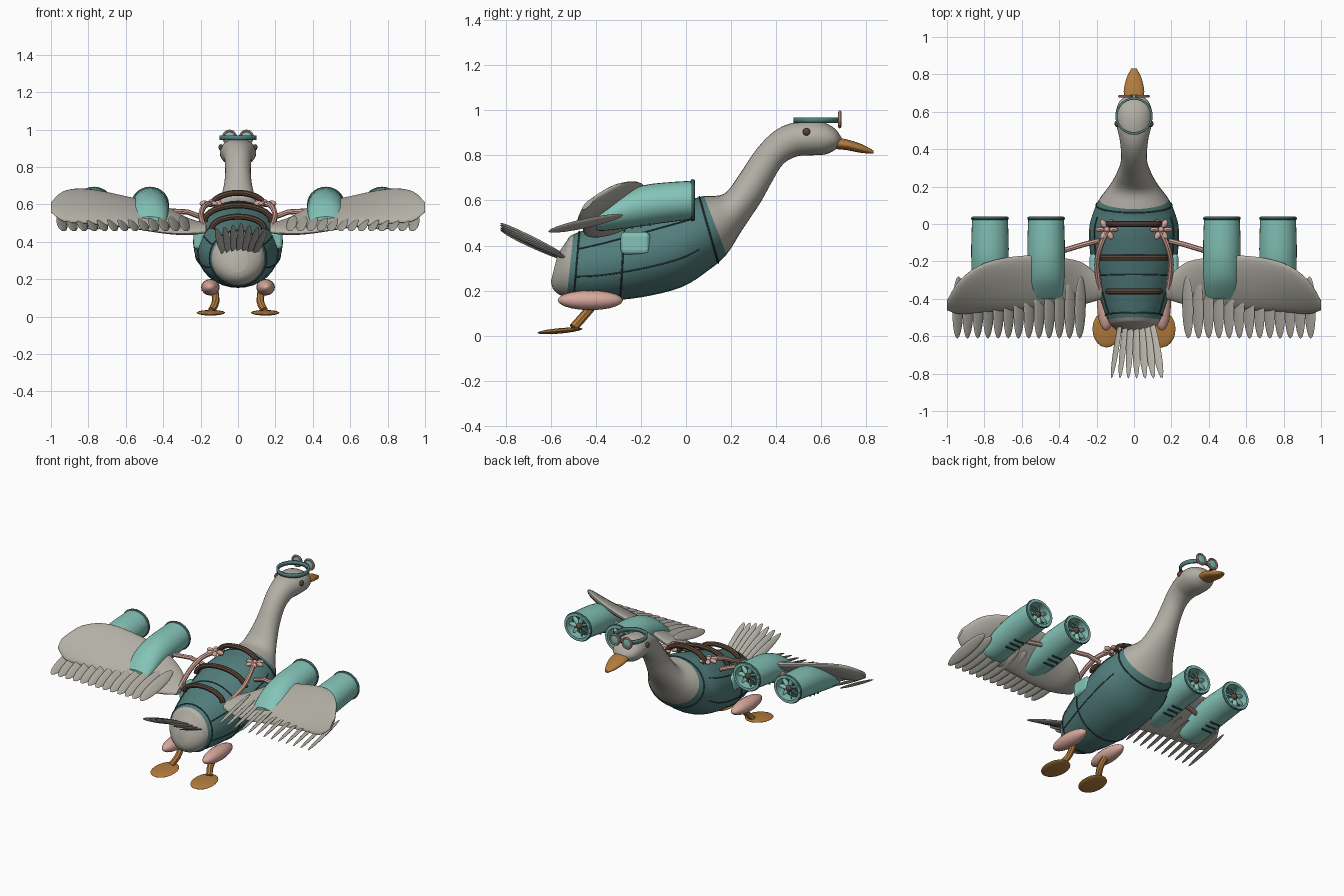
import bpy, math
from mathutils import Vector, Matrix

if "Cube" in bpy.data.objects:
    bpy.data.objects.remove(bpy.data.objects["Cube"], do_unlink=True)


def material(name, colour):
    mat = bpy.data.materials.new(name)
    mat.use_nodes = True
    mat.diffuse_color = (*colour, 1)
    mat.node_tree.nodes["Principled BSDF"].inputs["Base Color"].default_value = (*colour, 1)
    return mat


GREY = material("feather grey", (.45, .43, .38))
TEAL = material("suit teal", (.085, .21, .205))
MINT = material("engine mint", (.23, .55, .48))
PINK = material("soft pink", (.68, .39, .33))
ORANGE = material("beak orange", (.45, .2, .045))
BROWN = material("strap brown", (.11, .06, .04))
DARK = material("dark seam", (.03, .07, .07))


def add_mesh(name, verts, faces, mat):
    mesh = bpy.data.meshes.new(name)
    mesh.from_pydata(verts, [], faces)
    mesh.materials.append(mat)
    return finish(name, mesh)


def finish(name, mesh):
    obj = bpy.data.objects.new(name, mesh)
    bpy.context.collection.objects.link(obj)
    bpy.ops.object.select_all(action="DESELECT")
    obj.select_set(True)
    bpy.context.view_layer.objects.active = obj
    bpy.ops.object.shade_smooth_by_angle(angle=math.radians(40))
    return obj


def smooth_rows(rows, steps=4):
    """Catmull-Rom interpolation between rows of numbers."""
    out = []
    for i in range(len(rows) - 1):
        quad = [rows[max(i - 1, 0)], rows[i], rows[i + 1], rows[min(i + 2, len(rows) - 1)]]
        for k in range(steps):
            t = k / steps
            out.append([b + t / 2 * (c - a + t * (2*a - 5*b + 4*c - d + t * (3*(b - c) + d - a)))
                        for a, b, c, d in zip(*quad)])
    return out + [list(rows[-1])]


def ring_point(ring, angle, grow=1):
    low, high, side = ring
    return (low + high) / 2 + grow * ((high - low) / 2 * math.sin(angle) + side * math.cos(angle))


def loft(name, rings, mat, sides=28):
    verts = [ring_point(r, math.tau * k / sides) for r in rings for k in range(sides)]
    faces = [(i*sides + k, i*sides + (k + 1) % sides, (i + 1)*sides + (k + 1) % sides, (i + 1)*sides + k)
             for i in range(len(rings) - 1) for k in range(sides)]
    faces += [tuple(reversed(range(sides))), tuple(range(len(verts) - sides, len(verts)))]
    return add_mesh(name, verts, faces, mat)


def upright(rows, x=0):
    """Rings from (low y, low z, high y, high z, half width)."""
    return [(Vector((x, a, b)), Vector((x, c, d)), Vector((w, 0, 0))) for a, b, c, d, w in rows]


def ellipsoid(name, start, end, width, thick, mat, roll=0, segments=16):
    """Ellipsoid whose long axis runs from start to end."""
    start, end = Vector(start), Vector(end)
    along = (end - start).normalized()
    ref = Vector((1, 0, 0)) if abs(along.x) < .9 else Vector((0, 0, 1))
    side = (ref - along * ref.dot(along)).normalized()
    side = Matrix.Rotation(roll, 3, along) @ side
    up = side.cross(along)
    half, mid = (end - start).length / 2, (start + end) / 2
    verts, rows = [], 10
    for i in range(rows + 1):
        lat = math.pi * (i / rows - .5) * .98
        for k in range(segments):
            lon = math.tau * k / segments
            verts.append(mid + along * half * math.sin(lat)
                         + math.cos(lat) * (side * width * math.cos(lon) + up * thick * math.sin(lon)))
    faces = [(i*segments + k, i*segments + (k + 1) % segments, (i + 1)*segments + (k + 1) % segments,
              (i + 1)*segments + k) for i in range(rows) for k in range(segments)]
    faces += [tuple(reversed(range(segments))), tuple(range(rows * segments, len(verts)))]
    return add_mesh(name, verts, faces, mat)


def tube(name, points, radius, mat, closed=False):
    curve = bpy.data.curves.new(name, "CURVE")
    curve.dimensions = "3D"
    curve.bevel_depth, curve.bevel_resolution, curve.use_fill_caps = radius, 2, True
    spline = curve.splines.new("POLY")
    spline.points.add(len(points) - 1)
    for p, co in zip(spline.points, points):
        p.co = (*co, 1)
    spline.use_cyclic_u = closed
    temp = bpy.data.objects.new(name, curve)
    bpy.context.collection.objects.link(temp)
    graph = bpy.context.evaluated_depsgraph_get()
    mesh = bpy.data.meshes.new_from_object(temp.evaluated_get(graph))
    bpy.data.objects.remove(temp, do_unlink=True)
    mesh.materials.clear()
    mesh.materials.append(mat)
    return finish(name, mesh)


def circle(centre, u, v, count=28):
    return [Vector(centre) + Vector(u) * math.cos(math.tau * k / count)
            + Vector(v) * math.sin(math.tau * k / count) for k in range(count)]


# Body, neck and head as one continuous loft cut into three parts
body = upright(smooth_rows([
    (-.60, .24, -.57, .36, .05), (-.585, .2, -.53, .42, .10), (-.53, .17, -.5, .45, .14),
    (-.38, .155, -.36, .5, .19), (-.2, .17, -.18, .56, .23), (-.02, .215, -.04, .6, .24),
    (.1, .29, .04, .61, .215), (.18, .36, .08, .62, .185), (.25, .47, .17, .63, .125),
    (.33, .59, .24, .72, .085), (.38, .68, .3, .81, .07), (.43, .76, .36, .88, .07),
    (.49, .795, .43, .93, .078), (.55, .8, .52, .953, .095), (.62, .805, .6, .95, .095),
    (.67, .83, .66, .92, .07), (.695, .855, .69, .88, .02)]))
loft("rump", body[:9], GREY)
loft("body_suit", body[8:29], TEAL)
loft("neck_and_head", body[28:], GREY)

# Suit seams
for index in (9, 14, 26):
    hoop = [ring_point(body[index], math.tau * k / 32, 1.005) for k in range(32)]
    tube("suit_seam", hoop, .004, DARK, True)
for angle in (-.35, .5, math.pi - .5, math.pi + .35):
    tube("suit_side_seam", [ring_point(r, angle, 1.005) for r in body[9:24]], .003, DARK)

# Beak and goggles
loft("beak", upright(smooth_rows([(.64, .83, .65, .88, .045), (.71, .824, .71, .872, .055),
                                  (.78, .811, .78, .85, .04), (.832, .808, .832, .822, .014)])), ORANGE)
strap = [(Vector(p) + Vector((0, 0, -.012)), Vector(p) + Vector((0, 0, .012)))
         for p in circle((0, .577, .957), (.1, 0, 0), (0, .1, 0))]
count = len(strap)
band = add_mesh("goggle_band", [p for pair in strap for p in pair],
                [(2*k, 2*((k + 1) % count), 2*((k + 1) % count) + 1, 2*k + 1) for k in range(count)], TEAL)
band.modifiers.new("thickness", "SOLIDIFY").thickness = .012
for s in (1, -1):
    tube("goggle_rim", circle((s*.045, .683, .96), (.033, 0, 0), (0, 0, .033)), .007, PINK, True)
    ellipsoid("goggle_lens", (s*.045, .678, .96), (s*.045, .688, .96), .03, .03, MINT)
    ellipsoid("eye", (s*.08, .535, .905), (s*.104, .535, .905), .017, .017, BROWN)

# Straps over the back
for y, half, low, rise in ((0, .14, .59, .072), (-.18, .18, .51, .085), (-.36, .14, .47, .065)):
    arc = [(half * math.cos(math.pi * k / 16), y, low + rise * math.sin(math.pi * k / 16)) for k in range(17)]
    tube("back_strap", arc, .016, BROWN)

# Tail feathers
for k in range(7):
    x = -.12 + .045 * k
    ellipsoid("tail_feather", (x * .55, -.48, .32), (x, -.825, .5 - .01 * abs(k - 3)),
              .024, .006, GREY, .9 - .1 * k)

WING = smooth_rows([
    (.17, -.40, .455, -.30, .49, .02), (.27, -.43, .445, -.21, .52, .03), (.40, -.45, .45, -.18, .59, .032),
    (.6, -.46, .48, -.17, .64, .032), (.8, -.47, .5, -.21, .68, .03), (.93, -.48, .51, -.3, .67, .025),
    (1.0, -.46, .56, -.41, .61, .01)])
POD = smooth_rows([
    (-.4, .468, -.4, .535, .08), (-.37, .465, -.36, .575, .09), (-.3, .472, -.29, .63, .098),
    (-.2, .485, -.19, .667, .1), (-.1, .5, -.09, .68, .1), (.02, .515, .02, .687, .096)], 3)

for s in (1, -1):
    # Wing and its row of flight feathers
    rings = []
    for x, y1, z1, y2, z2, thick in WING:
        low, high = Vector((s*x, y1, z1)), Vector((s*x, y2, z2))
        normal = Vector((1, 0, 0)).cross(high - low).normalized()
        rings.append((low, high, normal * thick))
    loft("wing", rings, GREY)
    for k in range(13):
        x = .285 + .0545 * k
        ellipsoid("flight_feather", (s*x, -.28, .535), (s*(x + .005), -.612, .462),
                  .036, .008, GREY, s * .6, 12)

    # Engine pods with open inlets, fans and rims
    for x in (.47, .77):
        rings = upright(POD + [[.04, .515, .04, .687, .093], [.04, .53, .04, .672, .08],
                               [-.02, .53, -.02, .672, .078]], s*x)
        pod = loft("engine_pod", rings, MINT)
        pod.data.materials.append(DARK)
        pod.data.polygons[len(pod.data.polygons) - 1].material_index = 1
        centre = Vector((s*x, .03, .601))
        tube("inlet_rim", circle(centre, (.091, 0, 0), (0, 0, .084)), .01, TEAL, True)
        ellipsoid("fan_hub", centre - Vector((0, .04, 0)), centre + Vector((0, .008, 0)), .022, .022, BROWN)
        for k in range(7):
            a = math.tau * k / 7
            tip = centre + Vector((.077 * math.cos(a), -.015, .07 * math.sin(a)))
            ellipsoid("fan_blade", centre - Vector((0, .015, 0)), tip, .014, .005, MINT, .6, 8)
        for y in (-.16, -.2, -.24):
            z = .492 + (y + .16) * .16
            tube("pod_vent", [(s*x - .035, y, z), (s*x + .035, y, z)], .006, DARK)
    tube("wing_strut", [(s*.19, -.09, .53), (s*.27, -.11, .56), (s*.37, -.14, .565), (s*.77, -.25, .555)],
         .014, PINK)

    # Flower fitting and hose on the back
    hose = smooth_rows([(s*.14, -.03, .605), (s*.18, -.12, .59), (s*.198, -.22, .54), (s*.18, -.36, .475)])
    tube("back_hose", hose, .015, PINK)
    hub = Vector((s*.145, -.03, .605))
    for k in range(6):
        a = math.tau * k / 6
        out = Vector((math.cos(a), math.sin(a), 0))
        ellipsoid("flower_petal", hub + out * .012, hub + out * .06, .016, .013, PINK, 0, 10)
    ellipsoid("flower_centre", hub - Vector((0, 0, .02)), hub + Vector((0, 0, .022)), .016, .016, PINK)

    # Side pocket
    bpy.ops.mesh.primitive_cube_add(size=1, location=(s*.205, -.225, .41))
    pocket = bpy.context.object
    pocket.name, pocket.scale = "side_pocket", (.065, .13, .1)
    bpy.ops.object.transform_apply(location=False, rotation=False, scale=True)
    pocket.data.materials.append(MINT)
    bevel = pocket.modifiers.new("rounding", "BEVEL")
    bevel.width, bevel.segments = .02, 3

    # Leg: thigh, shank and webbed foot
    ellipsoid("thigh", (s*.15, -.57, .157), (s*.145, -.28, .157), .05, .044, PINK)
    tube("shank", smooth_rows([(s*.125, -.4, .15), (s*.12, -.46, .08), (s*.14, -.5, .035)]), .02, ORANGE)
    ellipsoid("foot", (s*.15, -.66, .012), (s*.14, -.46, .03), .077, .012, ORANGE)
